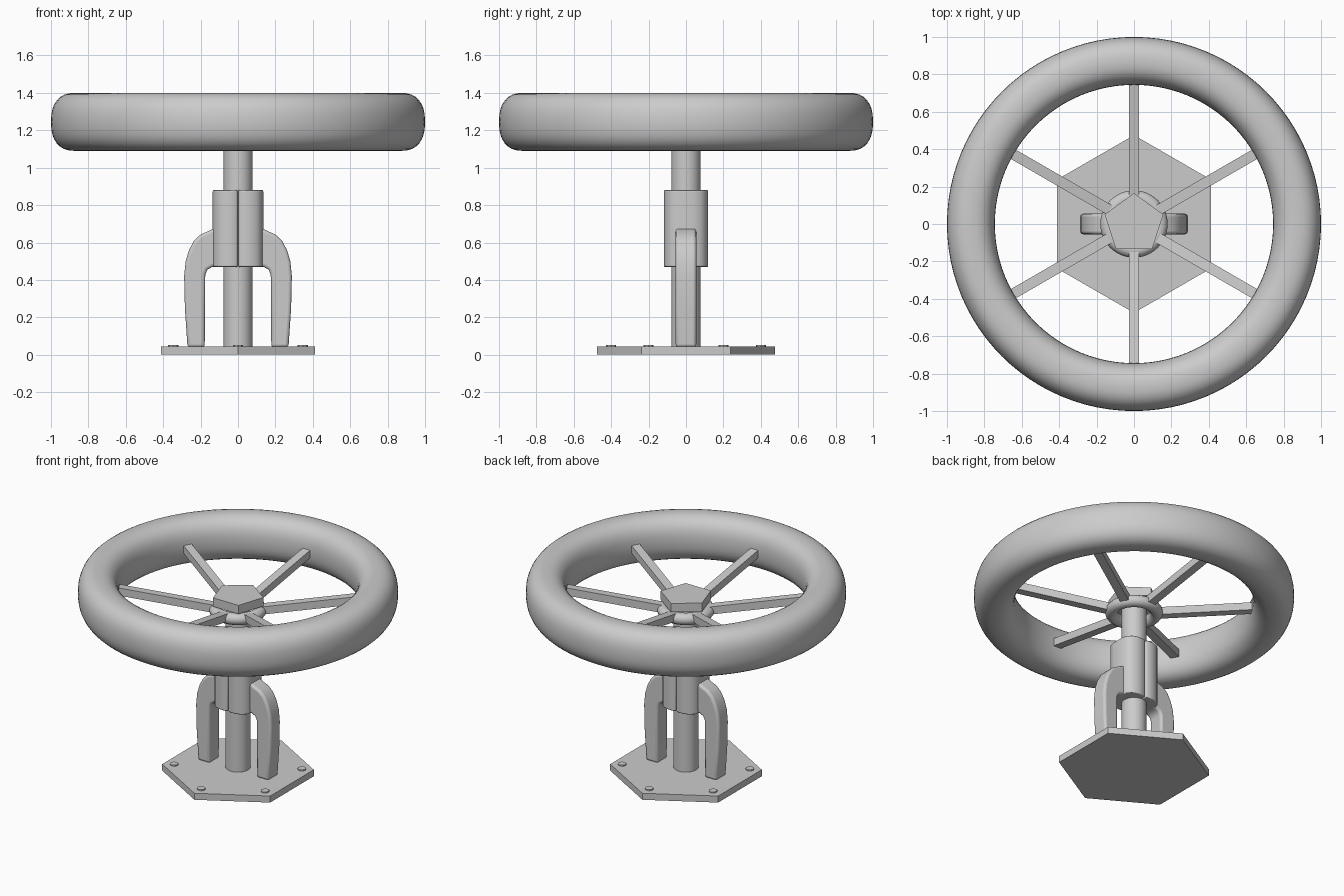
import bpy, bmesh
from math import sin, cos, pi, radians, copysign
from mathutils import Matrix, Vector

if "Cube" in bpy.data.objects:
    bpy.data.objects.remove(bpy.data.objects["Cube"])


def finish(name, bm, smooth=None):
    bmesh.ops.recalc_face_normals(bm, faces=bm.faces)
    me = bpy.data.meshes.new(name)
    bm.to_mesh(me)
    bm.free()
    ob = bpy.data.objects.new(name, me)
    bpy.context.collection.objects.link(ob)
    if smooth:
        bpy.ops.object.select_all(action='DESELECT')
        bpy.context.view_layer.objects.active = ob
        ob.select_set(True)
        bpy.ops.object.shade_smooth_by_angle(angle=radians(smooth))
    return ob


def prism(name, sides, r, z0, z1, start=0.0, centre=(0, 0), smooth=None):
    bm = bmesh.new()
    m = Matrix.Translation((*centre, (z0 + z1) / 2)) @ Matrix.Rotation(start, 4, 'Z')
    vs = bmesh.ops.create_cone(bm, cap_ends=True, segments=sides, radius1=r,
                               radius2=r, depth=z1 - z0)['verts']
    # blender starts its circles on the +y axis
    bmesh.ops.transform(bm, matrix=m, verts=vs)
    return finish(name, bm, smooth)


def ring(name, R, a, b, z, power, segs, sides):
    """Torus with a superellipse section, a wide and b high (half sizes)."""
    bm = bmesh.new()
    rows = []
    for i in range(segs):
        t = 2 * pi * i / segs
        row = []
        for j in range(sides):
            c, s = cos(2 * pi * j / sides), sin(2 * pi * j / sides)
            r = R + a * copysign(abs(c) ** (2 / power), c)
            h = z + b * copysign(abs(s) ** (2 / power), s)
            row.append(bm.verts.new((r * cos(t), r * sin(t), h)))
        rows.append(row)
    for i in range(segs):
        p, q = rows[i], rows[(i + 1) % segs]
        for j in range(sides):
            k = (j + 1) % sides
            bm.faces.new((p[j], q[j], q[k], p[k]))
    return finish(name, bm, 60)


def extrude_outline(name, pts, vec, bevel):
    bm = bmesh.new()
    f = bm.faces.new([bm.verts.new(p) for p in pts])
    new = bmesh.ops.extrude_face_region(bm, geom=[f])['geom']
    bmesh.ops.translate(bm, vec=vec, verts=[v for v in new if isinstance(v, bmesh.types.BMVert)])
    ob = finish(name, bm, 50)
    if bevel:
        b = ob.modifiers.new("round", 'BEVEL')
        b.width, b.segments, b.limit_method, b.angle_limit = bevel, 3, 'ANGLE', radians(50)
    ob.modifiers.new("mirror", 'MIRROR').use_mirror_merge = False
    return ob


# Base plate with six bolt heads near its corners
prism("base_plate", 6, 0.475, 0, 0.045)
for i in range(6):
    a = radians(90 + 60 * i)
    prism(f"bolt_{i}", 8, 0.027, 0.04, 0.053, centre=(0.4 * cos(a), 0.4 * sin(a)))

# Central shaft and pentagonal nut
prism("shaft", 32, 0.078, 0.04, 1.19, smooth=40)
prism("top_nut", 5, 0.165, 1.175, 1.235)

# Wheel rim and hub ring
ring("wheel_rim", 0.872, 0.128, 0.155, 1.245, 2.4, 96, 32)
ring("hub_ring", 0.14, 0.04, 0.038, 1.13, 2.0, 48, 16)

# Six square spokes rising from the hub to the rim
for i in range(6):
    a = Matrix.Rotation(radians(30 + 60 * i), 4, 'Z')
    p, q = Vector((0.14, 0, 1.138)), Vector((0.78, 0, 1.24))
    d = q - p
    turn = d.to_track_quat('X', 'Z').to_matrix().to_4x4()
    bm = bmesh.new()
    bmesh.ops.create_cube(bm, size=1, matrix=a @ Matrix.Translation((p + q) / 2) @ turn
                          @ Matrix.Diagonal((d.length, 0.056, 0.052, 1)))
    finish(f"spoke_{i}", bm)

# Collar: two mirrored halves meeting in a seam
half = [(0.002, 0.108), (0.014, 0.118), (0.06, 0.118), (0.1, 0.105), (0.125, 0.08), (0.135, 0.04)]
half = half + [(x, -y) for x, y in reversed(half)]
extrude_outline("collar", [(x, y, 0.47) for x, y in half], (0, 0, 0.41), 0.006)

# Pair of bent legs growing out of the collar
leg = [(0.178, 0.04), (0.27, 0.04), (0.284, 0.25), (0.288, 0.42), (0.28, 0.5), (0.262, 0.56),
       (0.235, 0.61), (0.2, 0.643), (0.16, 0.66), (0.13, 0.675), (0.085, 0.675),
       (0.085, 0.472), (0.14, 0.468), (0.163, 0.455), (0.175, 0.43)]
extrude_outline("support_leg", [(x, -0.055, z) for x, z in leg], (0, 0.11, 0), 0.016)
